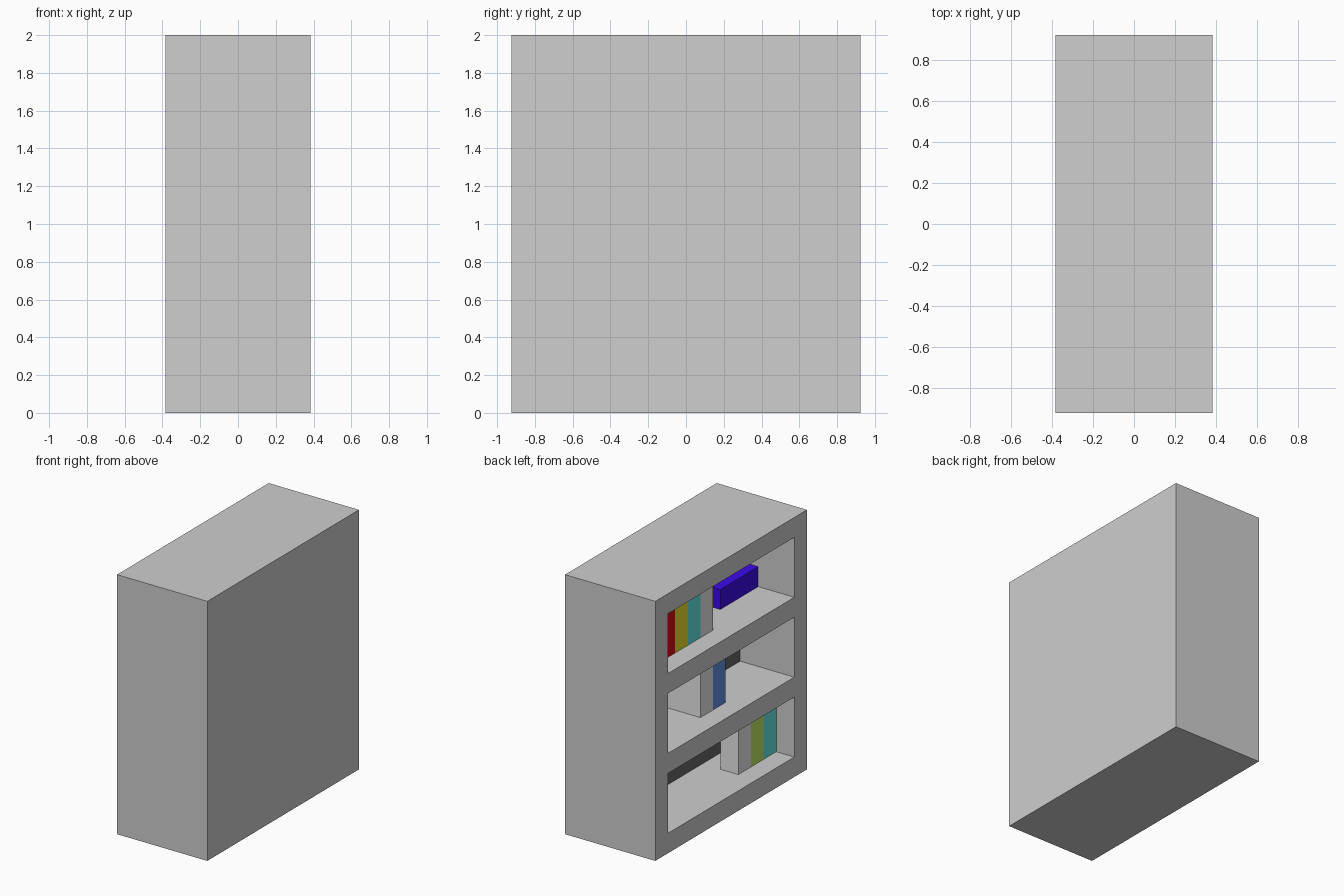
import bpy, bmesh
from mathutils import Vector

if "Cube" in bpy.data.objects:
    bpy.data.objects.remove(bpy.data.objects["Cube"])

U = 2 / 13            # the whole model sits on a grid of cubes: 5 x 12 x 13
HX, HY = 2.5, 6.0     # half depth and half width in grid units


def material(name, rgb):
    m = bpy.data.materials.new(name)
    m.diffuse_color = (*rgb, 1)
    m.use_nodes = True
    m.node_tree.nodes["Principled BSDF"].inputs["Base Color"].default_value = m.diffuse_color
    return m


GREY = material("grey", (0.62, 0.62, 0.62))
DARK = material("dark_grey", (0.137, 0.137, 0.137))
WHITE = material("white", (1, 1, 1))
RED = material("red", (0.68, 0.004, 0.004))
YELLOW = material("yellow", (0.95, 0.88, 0.03))
TEAL = material("teal", (0.15, 0.95, 0.95))
BLUE = material("blue", (0.15, 0.33, 0.95))
GREEN = material("lime_green", (0.62, 0.95, 0.15))
VIOLET = material("violet", (0.045, 0.003, 0.85))


def block_mesh(lo, hi):
    """bmesh box between two grid corners"""
    bm = bmesh.new()
    bmesh.ops.create_cube(bm, size=1)
    for v in bm.verts:
        v.co = Vector([(l + (c + 0.5) * (h - l)) * U for c, l, h in zip(v.co, lo, hi)])
    return bm


def finish(bm, name, mats):
    bmesh.ops.recalc_face_normals(bm, faces=bm.faces[:])
    me = bpy.data.meshes.new(name)
    bm.to_mesh(me)
    bm.free()
    for m in mats:
        me.materials.append(m)
    ob = bpy.data.objects.new(name, me)
    bpy.context.collection.objects.link(ob)
    return ob


# bookcase body: solid block with three niches pushed in from the -x side
SHELF_Z = (9, 5, 1)   # floor of each niche, top to bottom; every niche is 3 high
bm = block_mesh((-HX, -HY, 0), (HX, HY, 13))


def cut(co, no):
    bmesh.ops.bisect_plane(bm, geom=bm.verts[:] + bm.edges[:] + bm.faces[:],
                           plane_co=Vector(co) * U, plane_no=no)


for y in (-5, 5):
    cut((0, y, 0), (0, 1, 0))
for z in SHELF_Z:
    cut((0, 0, z), (0, 0, 1))
    cut((0, 0, z + 3), (0, 0, 1))


def is_niche(f):
    c = f.calc_center_median() / U
    return c.x < -HX + 0.01 and abs(c.y) < 5 and any(z < c.z < z + 3 for z in SHELF_Z)


backs = bmesh.ops.extrude_discrete_faces(bm, faces=[f for f in bm.faces if is_niche(f)])["faces"]
for f in backs:
    f.material_index = 1                      # dark back of the niche
    for v in f.verts:
        v.co.x += 3 * U
finish(bm, "bookcase", [GREY, DARK])


# books: slot counted from the +y end, depth counted from the open side
def book(name, mat, shelf, slot, width=1, height=3, near=1, far=3):
    z, y = SHELF_Z[shelf], HY - slot
    bm = block_mesh((near - HX, y - width, z), (far - HX, y, z + height))
    finish(bm, name, [mat])


# top shelf: a row of books and one lying flat
for slot, mat in enumerate((BLUE, RED, YELLOW, TEAL, WHITE), start=1):
    book(f"top_book_{slot}", mat, 0, slot)
book("lying_book", VIOLET, 0, 8, width=3, height=1, near=2)

# middle shelf
for slot, mat in enumerate((WHITE, BLUE), start=5):
    book(f"middle_book_{slot}", mat, 1, slot)

# bottom shelf: shallow books
for slot, mat in enumerate((WHITE, GREEN, TEAL), start=8):
    book(f"bottom_book_{slot}", mat, 2, slot, far=2)
